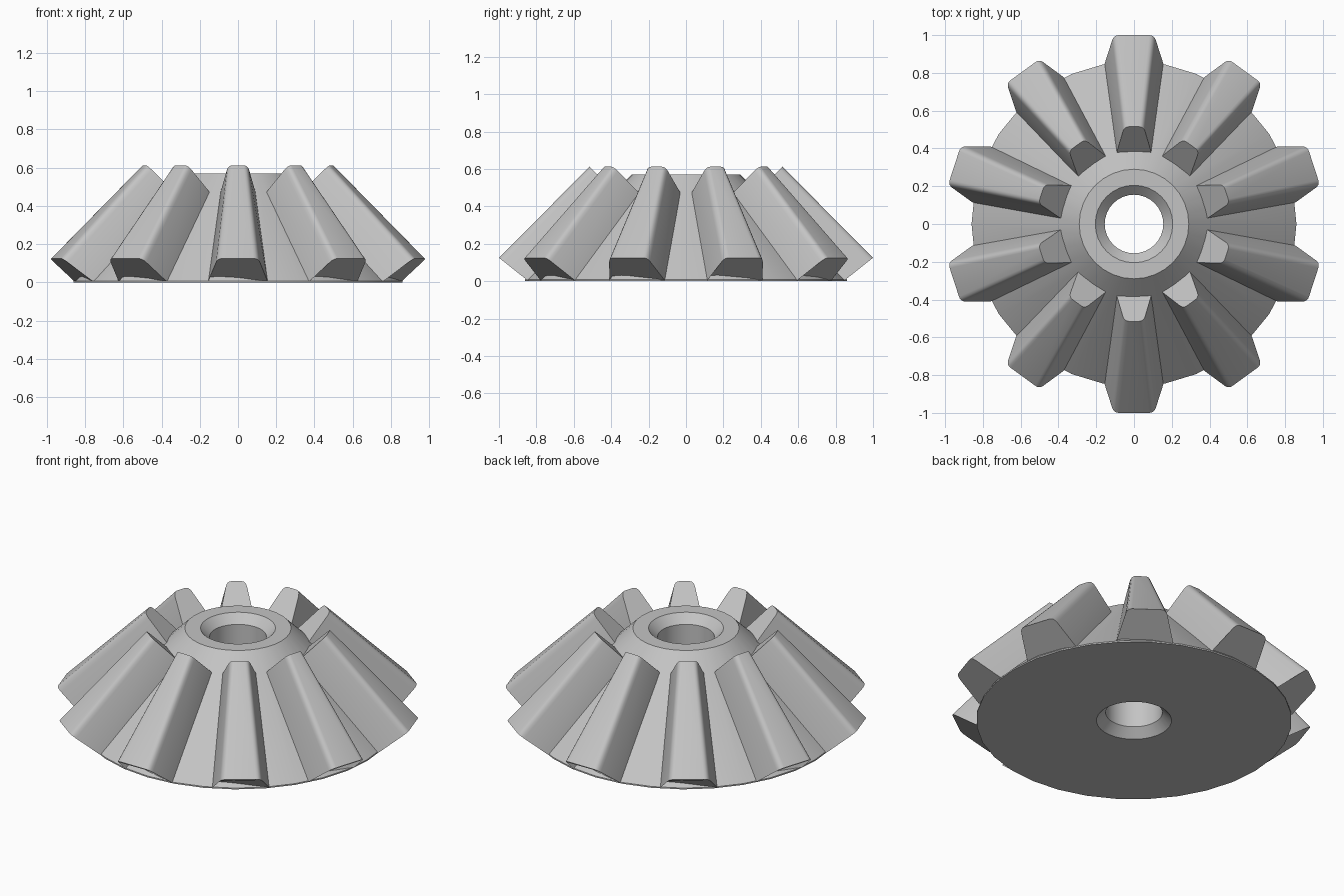
import bpy, bmesh, math
from mathutils import Vector

cube = bpy.data.objects.get("Cube")
if cube:
    bpy.data.objects.remove(cube, do_unlink=True)

STEEL = (0.55, 0.55, 0.55, 1.0)
mat = bpy.data.materials.new("steel grey")
mat.use_nodes = True
mat.diffuse_color = STEEL
mat.node_tree.nodes["Principled BSDF"].inputs["Base Color"].default_value = STEEL


def add_object(name, bm, angle):
    bmesh.ops.recalc_face_normals(bm, faces=bm.faces)
    mesh = bpy.data.meshes.new(name)
    bm.to_mesh(mesh)
    bm.free()
    mesh.materials.append(mat)
    obj = bpy.data.objects.new(name, mesh)
    bpy.context.collection.objects.link(obj)
    bpy.ops.object.select_all(action='DESELECT')
    obj.select_set(True)
    bpy.context.view_layer.objects.active = obj
    bpy.ops.object.shade_smooth_by_angle(angle=math.radians(angle))
    return obj


# Conical body with a chamfered bore: closed (radius, z) profile, turned
profile = [(0.86, 0), (0.86, 0.008), (0.29, 0.57), (0.205, 0.57),
           (0.155, 0.52), (0.155, 0.05), (0.205, 0)]
SIDES = 32
bm = bmesh.new()
rings = []
for i in range(SIDES):
    a = math.tau * i / SIDES
    rings.append([bm.verts.new((r * math.cos(a), r * math.sin(a), z)) for r, z in profile])
for i in range(SIDES):
    a, b = rings[i], rings[(i + 1) % SIDES]
    for j in range(len(profile)):
        k = (j + 1) % len(profile)
        bm.faces.new((a[j], b[j], b[k], a[k]))
add_object("gear_body", bm, 30)


def half_outline(root, shoulder, tip):
    """Straight flank and rounded crest: (half width, height from 0 root to 1 crest)."""
    pts = [(root, 0)]
    start, mid, end = Vector((shoulder, 0.83)), Vector((shoulder - 0.008, 1)), Vector((tip, 1))
    for i in range(5):
        t = i / 4
        pts.append(tuple(start * (1 - t) ** 2 + mid * 2 * t * (1 - t) + end * t * t))
    return pts


def end_section(widths, root, crest, buried):
    """Tooth end outline as points (side, radius, z), with a buried foot."""
    pts = [(widths[0], *buried)]
    for w, h in half_outline(*widths):
        r, z = Vector(root).lerp(Vector(crest), h)
        pts.append((w, r, z))
    return pts + [(-w, r, z) for w, r, z in reversed(pts)]


outer = end_section((0.155, 0.115, 0.08), (0.85, 0.006), (1.0, 0.125), (0.78, 0.006))
inner = end_section((0.09, 0.058, 0.028), (0.383, 0.477), (0.515, 0.612), (0.35, 0.44))

# Ten tapered teeth around the cone
TEETH = 10
for n in range(TEETH):
    a = math.tau * n / TEETH + math.pi / 2
    out, side = Vector((math.cos(a), math.sin(a), 0)), Vector((-math.sin(a), math.cos(a), 0))
    bm = bmesh.new()
    ends = [[bm.verts.new(out * r + side * w + Vector((0, 0, z))) for w, r, z in sec]
            for sec in (outer, inner)]
    for e in ends:
        bm.faces.new(e)
    count = len(outer)
    for j in range(count):
        k = (j + 1) % count
        bm.faces.new((ends[0][j], ends[0][k], ends[1][k], ends[1][j]))
    add_object(f"tooth_{n + 1}", bm, 35)
